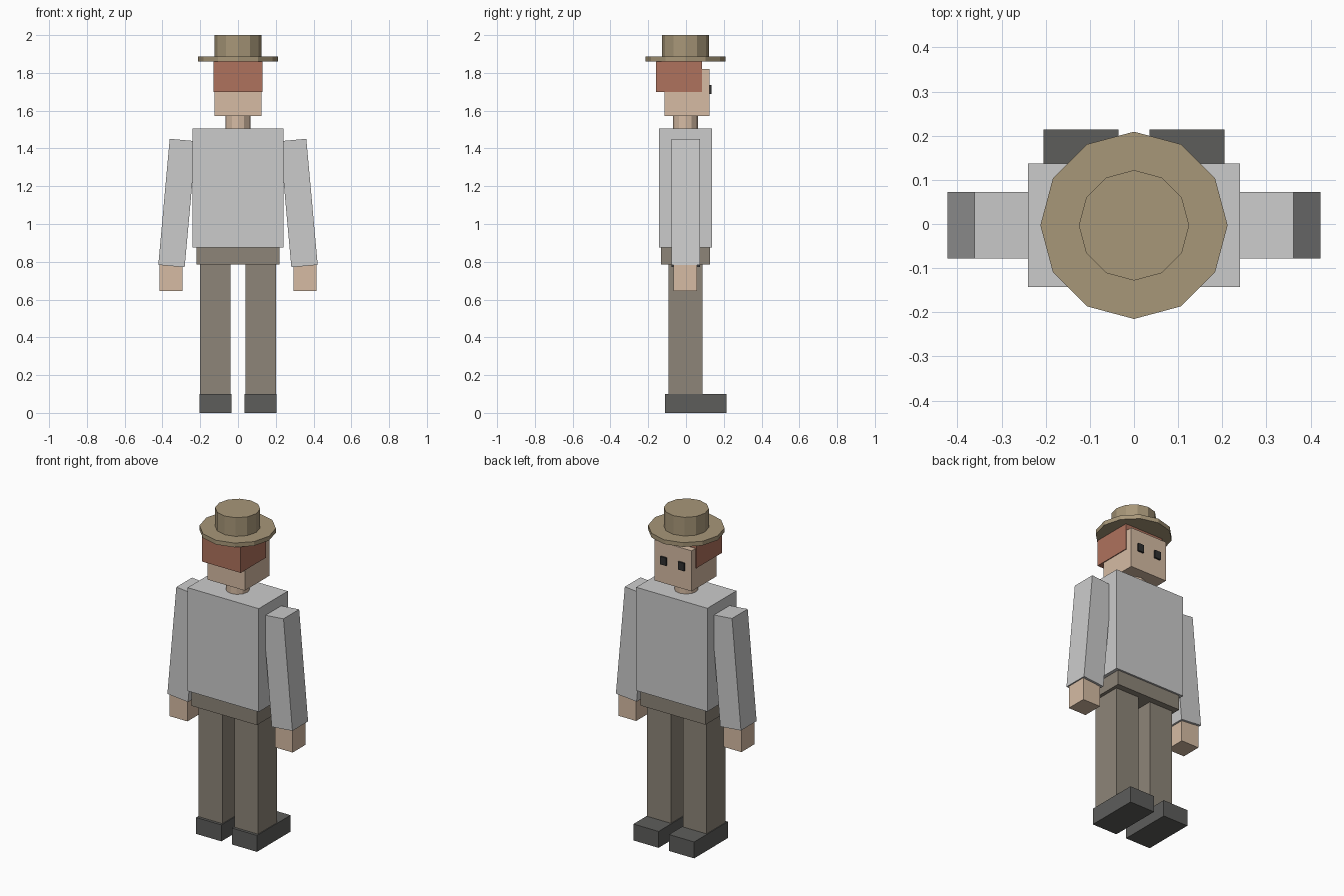
import bpy, math

if "Cube" in bpy.data.objects:
    bpy.data.objects.remove(bpy.data.objects["Cube"])


def material(name, rgb):
    m = bpy.data.materials.new(name)
    m.diffuse_color = (*rgb, 1)
    m.use_nodes = True
    m.node_tree.nodes["Principled BSDF"].inputs["Base Color"].default_value = m.diffuse_color
    return m


skin = material("skin", (0.67, 0.50, 0.37))
hair_mat = material("hair", (0.43, 0.17, 0.11))
felt = material("felt", (0.39, 0.31, 0.19))
cloth = material("trouser_cloth", (0.27, 0.235, 0.19))
leather = material("leather", (0.11, 0.11, 0.105))
dark = material("dark", (0.03, 0.03, 0.03))


def finish(ob, name, mat):
    ob.name = name
    if mat:
        ob.data.materials.append(mat)
    return ob


def box(name, x, y, z, mat=None, tilt=0):
    """Box from (min, max) ranges, optionally tilted about its own y axis."""
    r = (x, y, z)
    bpy.ops.mesh.primitive_cube_add(
        size=1, location=[(a + b) / 2 for a, b in r], rotation=(0, tilt, 0))
    ob = bpy.context.object
    ob.scale = [b - a for a, b in r]
    return finish(ob, name, mat)


def drum(name, radius, z0, z1, mat):
    bpy.ops.mesh.primitive_cylinder_add(
        vertices=12, radius=radius, depth=z1 - z0, location=(0, -0.003, (z0 + z1) / 2))
    return finish(bpy.context.object, name, mat)


def pair(name, x, y, z, mat=None, tilt=0):
    """Same box on both sides of the body."""
    box(name + "_right", x, y, z, mat, tilt)
    box(name + "_left", (-x[1], -x[0]), y, z, mat, -tilt)


# Legs and shoes
pair("shoe", (0.035, 0.205), (-0.11, 0.214), (0, 0.10), leather)
pair("leg", (0.04, 0.20), (-0.093, 0.088), (0.10, 0.79), cloth)
box("hips", (-0.22, 0.22), (-0.132, 0.126), (0.785, 0.88), cloth)

# Upper body
box("torso", (-0.24, 0.24), (-0.143, 0.137), (0.875, 1.505))
pair("arm", (0.252, 0.392), (-0.078, 0.073), (0.776, 1.446), tilt=-0.09)
pair("hand", (0.295, 0.415), (-0.066, 0.059), (0.645, 0.785), skin)

# Head, facing +y
drum("neck", 0.066, 1.50, 1.58, skin)
box("head", (-0.125, 0.125), (-0.113, 0.125), (1.573, 1.82), skin)
box("hair", (-0.13, 0.13), (-0.16, 0.086), (1.70, 1.862), hair_mat)
pair("eye", (0.04, 0.08), (0.115, 0.135), (1.687, 1.735), dark)

# Hat
drum("hat_brim", 0.212, 1.86, 1.886, felt)
drum("hat_crown", 0.125, 1.88, 2.0, felt)
